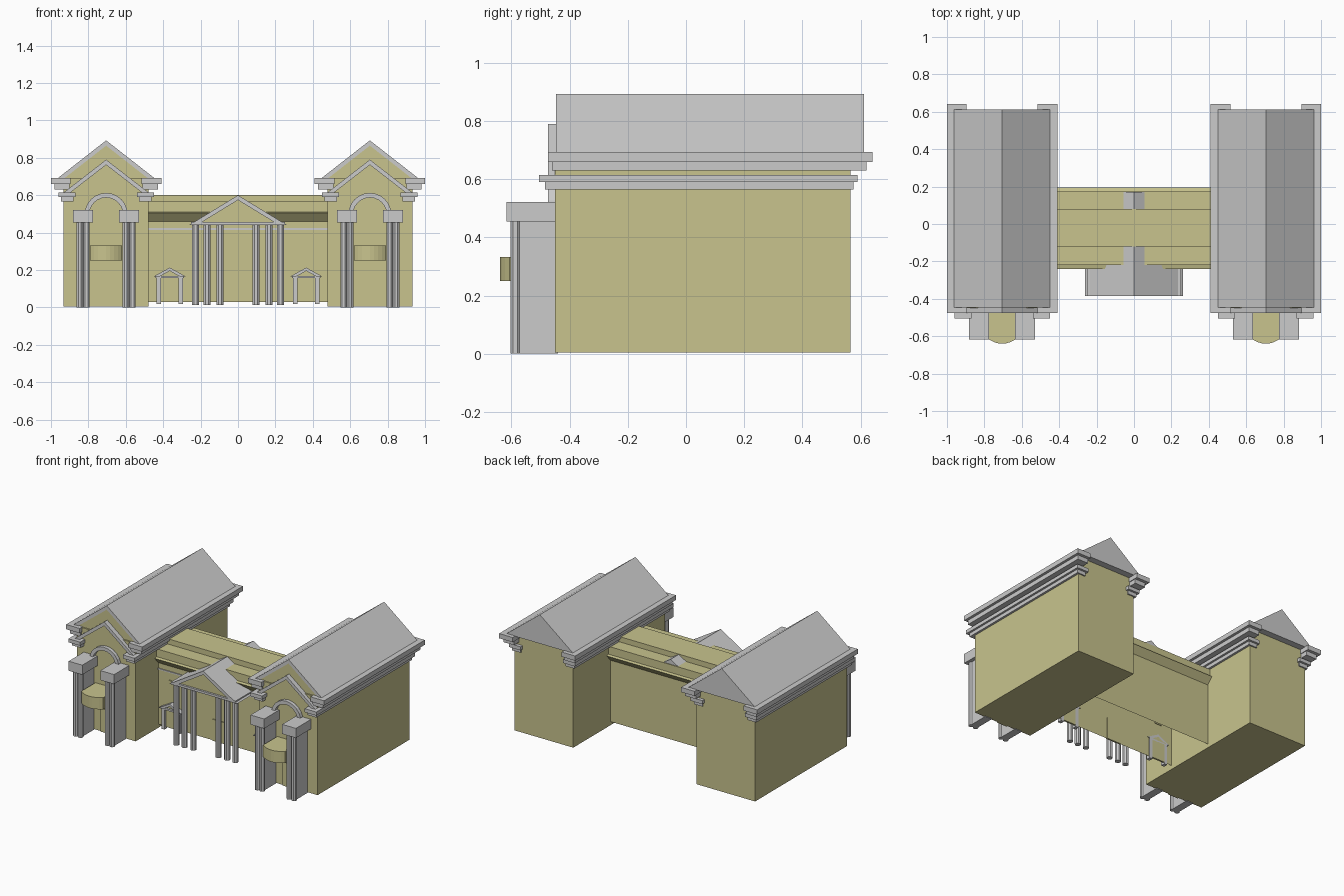
import bpy, bmesh, math

if "Cube" in bpy.data.objects:
    bpy.data.objects.remove(bpy.data.objects["Cube"])

stone = bpy.data.materials.new("sandstone")
stone.diffuse_color = (0.58, 0.55, 0.27, 1)
stone.use_nodes = True
stone.node_tree.nodes["Principled BSDF"].inputs["Base Color"].default_value = stone.diffuse_color


def prism(name, profile, axis, a, b, mat=None, skip=None):
    """Extrude a closed 2D profile along an axis; skip leaves one side face open."""
    place = {'x': lambda p, t: (t, p[0], p[1]),
             'y': lambda p, t: (p[0], t, p[1]),
             'z': lambda p, t: (p[0], p[1], t)}[axis]
    bm = bmesh.new()
    v0 = [bm.verts.new(place(p, a)) for p in profile]
    v1 = [bm.verts.new(place(p, b)) for p in profile]
    n = len(profile)
    bm.faces.new(v0)
    bm.faces.new(v1[::-1])
    for i in range(n):
        j = (i + 1) % n
        if i != skip:
            bm.faces.new((v0[i], v1[i], v1[j], v0[j]))
    bmesh.ops.recalc_face_normals(bm, faces=bm.faces)
    me = bpy.data.meshes.new(name)
    bm.to_mesh(me)
    bm.free()
    ob = bpy.data.objects.new(name, me)
    bpy.context.collection.objects.link(ob)
    if mat:
        me.materials.append(mat)
    return ob


def box(name, x0, x1, y0, y1, z0, z1, mat=None):
    return prism(name, [(x0, y0), (x1, y0), (x1, y1), (x0, y1)], 'z', z0, z1, mat)


def gable(name, cx, half, z0, z1, y0, y1, mat=None):
    return prism(name, [(cx - half, z0), (cx + half, z0), (cx, z1)], 'y', y0, y1, mat)


def rake(name, cx, half, z0, z1, t, y0, y1):
    """Pair of sloping cornices; t is the vertical thickness."""
    inner = half * (1 - t / (z1 - z0))
    return prism(name, [(cx - half, z0), (cx, z1), (cx + half, z0),
                        (cx + inner, z0), (cx, z1 - t), (cx - inner, z0)], 'y', y0, y1)


def column(name, cx, cy, r, z0, z1, sides=8):
    pts = [(cx + r * math.cos(math.tau * (i + .5) / sides),
            cy + r * math.sin(math.tau * (i + .5) / sides)) for i in range(sides)]
    return prism(name, pts, 'z', z0, z1)


# Side wings
for cx in (-0.705, 0.705):
    box("wing_body", cx - 0.227, cx + 0.227, -0.45, 0.566, 0.004, 0.69, stone)
    gable("wing_roof", cx, 0.26, 0.69, 0.893, -0.435, 0.612)
    gable("wing_gable_wall", cx, 0.235, 0.689, 0.87, -0.441, -0.43, stone)
    rake("wing_gable_rake", cx, 0.26, 0.69, 0.893, 0.028, -0.447, -0.43)
    # Lower front pediment
    gable("lower_pediment_wall", cx, 0.2, 0.615, 0.768, -0.453, -0.44, stone)
    rake("lower_pediment_rake", cx, 0.23, 0.612, 0.79, 0.028, -0.475, -0.44)

    # Stepped cornices with short returns at both ends
    for half, inner, y0, y1, z0, z1 in ((0.295, 0.19, -0.475, 0.641, 0.66, 0.693),
                                        (0.277, 0.195, -0.46, 0.62, 0.63, 0.66),
                                        (0.256, 0.165, -0.505, 0.59, 0.59, 0.615),
                                        (0.242, 0.175, -0.485, 0.575, 0.565, 0.59)):
        for s in (-1, 1):
            xa, xb = sorted((cx + s * inner, cx + s * half))
            box("wing_cornice", xa, xb, y0, y1, z0, z1)

    # Arch moulding
    angles = [math.pi * i / 12 for i in range(13)]
    arc = [(cx + 0.115 * math.cos(a), 0.497 + 0.115 * math.sin(a)) for a in angles]
    arc += [(cx + 0.09 * math.cos(a), 0.497 + 0.09 * math.sin(a)) for a in reversed(angles)]
    prism("arch_moulding", arc, 'y', -0.475, -0.44)

    # Clustered piers and their capitals
    for s in (-1, 1):
        px = cx + s * 0.123
        box("pier_slab", px - 0.027, px + 0.027, -0.585, -0.44, 0.0, 0.456)
        for dx in (-0.018, 0.018):
            column("pier_column", px + dx, -0.587, 0.0185, 0.0, 0.456)
        box("pier_capital", px - 0.053, px + 0.053, -0.617, -0.44, 0.455, 0.522)

    # Bowed balcony and door
    bow = [(cx - 0.085 + 0.17 * i / 8, -0.607 - 0.033 * (1 - (i / 4 - 1) ** 2)) for i in range(9)]
    prism("balcony", bow + [(cx + 0.085, -0.44), (cx - 0.085, -0.44)], 'z', 0.25, 0.332, stone)
    box("wing_door", cx - 0.04, cx + 0.04, -0.458, -0.44, 0.004, 0.168, stone)

# Central block: stepped section with flared eaves, open underneath
prism("central_hall", [(-0.20, 0.03), (-0.20, 0.46), (-0.24, 0.505), (-0.22, 0.51),
                       (-0.22, 0.565), (-0.12, 0.565), (-0.12, 0.602), (0.08, 0.602),
                       (0.08, 0.565), (0.175, 0.565), (0.175, 0.51), (0.195, 0.505),
                       (0.155, 0.46), (0.155, 0.03)], 'x', -0.485, 0.485, stone, skip=13)
box("belt_course", -0.48, 0.48, -0.206, -0.195, 0.415, 0.424)

# Central portico
rake("portico_roof", 0, 0.262, 0.44, 0.6, 0.026, -0.385, -0.1)
gable("portico_tympanum", 0, 0.23, 0.45, 0.58, -0.37, -0.15, stone)
box("portico_beam", -0.25, 0.25, -0.384, -0.19, 0.44, 0.456)
gable("rear_ridge", 0, 0.06, 0.563, 0.6, 0.05, 0.17)
for s in (-1, 1):
    for x in (0.228, 0.165, 0.082 + 0.015):
        column("portico_column", s * x, -0.355, 0.02, 0.013, 0.441)
box("main_door", -0.055, 0.055, -0.207, -0.195, 0.03, 0.18, stone)

# Windows and framed side doors
for s in (-1, 1):
    cx = s * 0.365
    box("window", cx - 0.027, cx + 0.027, -0.207, -0.195, 0.287, 0.362, stone)
    box("side_door", cx - 0.048, cx + 0.048, -0.207, -0.195, 0.03, 0.158, stone)
    for d in (-0.06, 0.06):
        box("door_post", cx + d - 0.012, cx + d + 0.012, -0.225, -0.195, 0.018, 0.16)
    box("door_lintel", cx - 0.075, cx + 0.075, -0.225, -0.195, 0.156, 0.168)
    gable("door_tympanum", cx, 0.07, 0.166, 0.2, -0.21, -0.195, stone)
    rake("door_pediment", cx, 0.087, 0.165, 0.213, 0.018, -0.235, -0.195)
